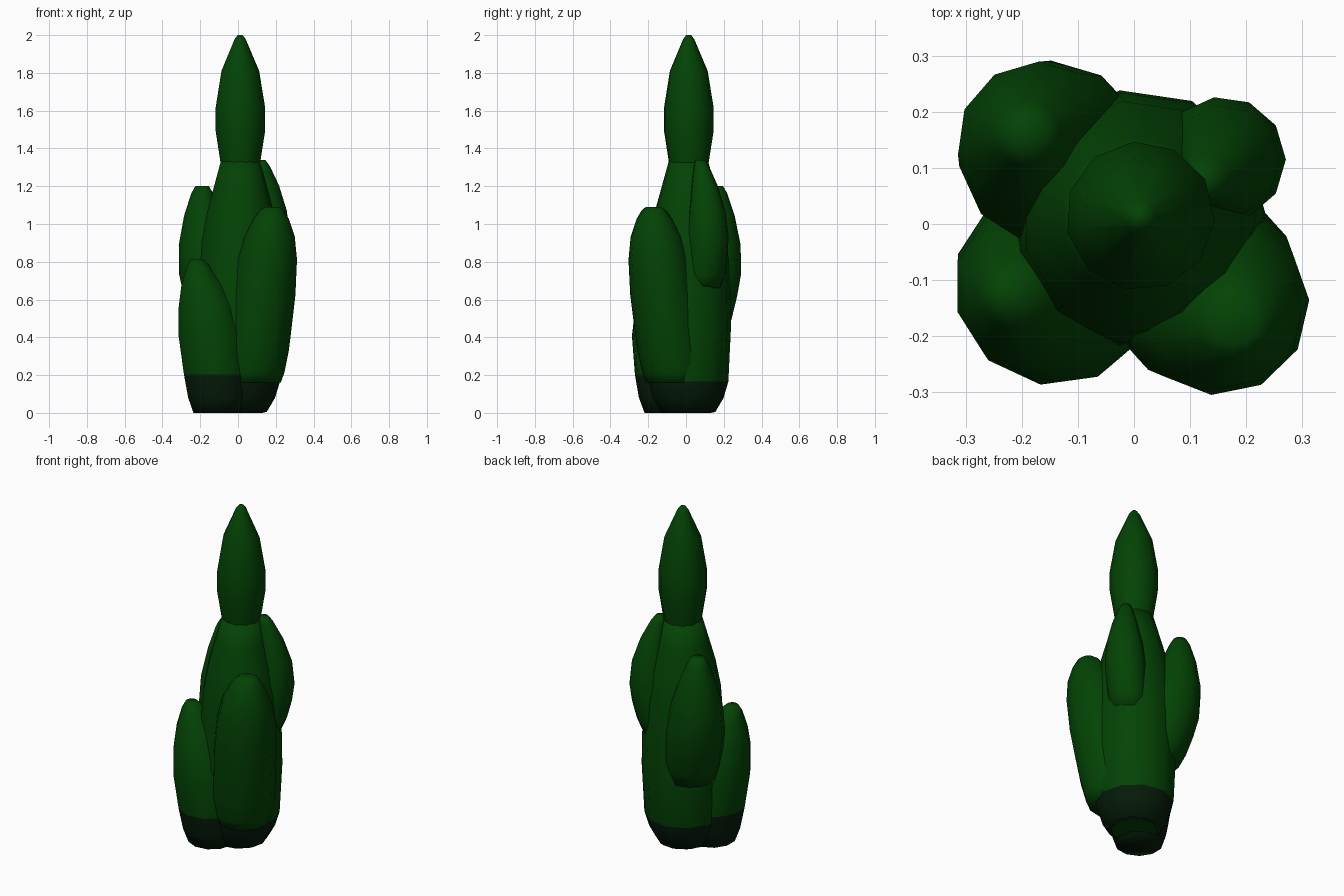
import bpy
import bmesh
from math import cos, sin, tau, radians
from mathutils import Vector

if "Cube" in bpy.data.objects:
    bpy.data.objects.remove(bpy.data.objects["Cube"], do_unlink=True)


def make_material(name, rgb):
    mat = bpy.data.materials.new(name)
    mat.use_nodes = True
    mat.diffuse_color = (*rgb, 1)
    shader = mat.node_tree.nodes["Principled BSDF"]
    shader.inputs["Base Color"].default_value = (*rgb, 1)
    shader.inputs["Roughness"].default_value = 0.8
    return mat


GREEN = make_material("cactus green", (0.001, 0.056, 0.0015))
DARK = make_material("dark base green", (0.0015, 0.011, 0.003))
SIDES = 11


def loft(name, base, mid, top, radius, profile, phase, dark_below=0.0, open_base=False):
    """Loft rings along a bowed axis; profile holds (height fraction, radius fraction)."""
    base, top = Vector(base), Vector(top)
    mid = Vector((*mid, (base.z + top.z) / 2))
    bm = bmesh.new()
    rings = []
    for t, width in profile:
        centre = base.lerp(mid, t).lerp(mid.lerp(top, t), t)
        ring = []
        for i in range(SIDES):
            a = radians(phase) + tau * i / SIDES
            ring.append(bm.verts.new(centre + radius * width * Vector((cos(a), sin(a), 0))))
        rings.append(ring)
    for low, high in zip(rings, rings[1:]):
        for i in range(SIDES):
            j = (i + 1) % SIDES
            bm.faces.new((low[i], low[j], high[j], high[i]))
    bm.faces.new(rings[-1])
    if not open_base:
        bm.faces.new(rings[0][::-1])
    for face in bm.faces:
        face.smooth = True
        face.material_index = int(face.calc_center_median().z < dark_below)
    mesh = bpy.data.meshes.new(name)
    bm.to_mesh(mesh)
    bm.free()
    mesh.materials.append(GREEN)
    mesh.materials.append(DARK)
    obj = bpy.data.objects.new(name, mesh)
    bpy.context.collection.objects.link(obj)


# Radius profiles, from bottom to top
TRUNK = [(0, .54), (.004, .64), (.06, .83), (.124, .94), (.34, 1), (.5, .98),
         (.68, .91), (.8, .78), (.9, .62), (1, .46)]
TIP = [(0, .8), (.25, 1), (.43, 1), (.72, .76), (.97, .22), (1, .1)]
FULL = [(0, .88), (.06, .95), (.18, 1), (.33, 1), (.5, 1), (.7, .93),
        (.83, .79), (.93, .56), (.98, .38), (1, .24)]
STANDING = [(0, .72), (.1, .87), (.25, .96), (.5, 1), (.68, .87), (.82, .66),
            (.95, .36), (1, .18)]
DROPLET = [(0, .86), (.1, .94), (.25, .98), (.4, 1), (.6, .88), (.8, .62),
           (.95, .36), (1, .22)]

# Hollow trunk with its narrow upper segment
loft("trunk", (.005, .01, 0), (.008, .01), (.01, .013, 1.33), .23, TRUNK, 98, .165,
     open_base=True)
loft("upper_segment", (.011, .014, 1.325), (.011, .014), (.011, .014, 2), .133, TIP, 95,
     open_base=True)

# Side arms hugging the trunk
loft("front_left_arm", (.075, -.06, .16), (.135, -.13), (.18, -.172, 1.09), .173, FULL, -95)
loft("front_right_arm", (-.11, -.09, 0), (-.114, -.105), (-.22, -.125, .815), .182,
     STANDING, 196, .2)
loft("back_right_arm", (-.08, .07, .42), (-.185, .157), (-.19, .16, 1.2), .165, DROPLET, 90)
loft("back_left_arm", (.11, .09, .66), (.208, .147), (.12, .075, 1.34), .112, DROPLET, 0)

# Green underside of the body inside the base rim
bpy.ops.mesh.primitive_circle_add(vertices=SIDES, radius=.145, fill_type='NGON',
                                  location=(.005, .01, .004), rotation=(radians(180), 0, 0))
underside = bpy.context.object
underside.name = "body_underside"
underside.data.materials.append(GREEN)
